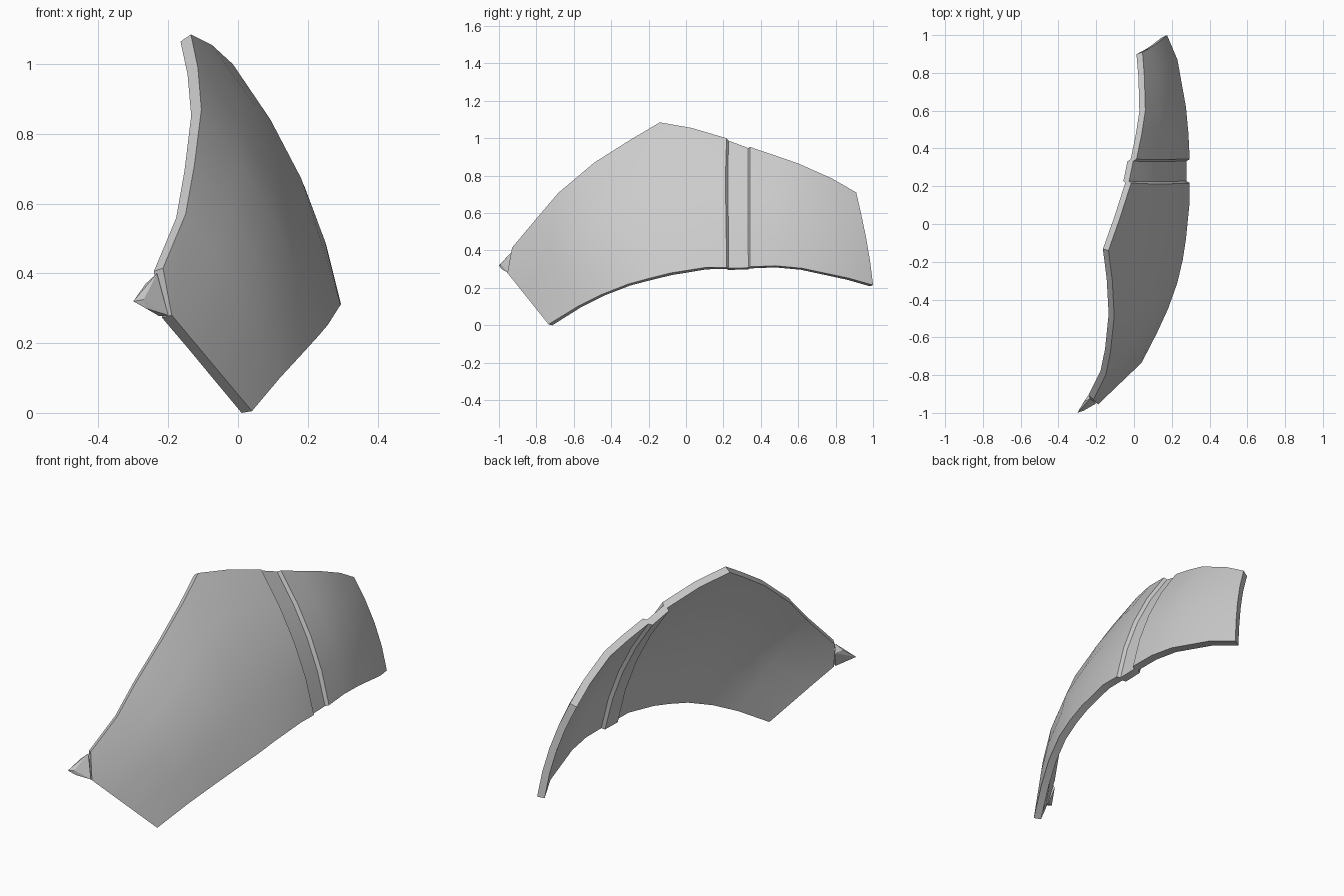
import bpy, bmesh
from mathutils import Vector as V

if "Cube" in bpy.data.objects:
    bpy.data.objects.remove(bpy.data.objects["Cube"])

THICK = 0.037
GROOVE = 0.017
TS = [0, 0.25, 0.5, 0.75, 1]

# Stations along the panel: lower edge point, upper edge point, bulge
STATIONS = [
    ((0.04, -0.735, 0.005), (-0.215, -0.93, 0.415), 0.0),
    ((0.12, -0.58, 0.10), (-0.15, -0.80, 0.57), 0.025),
    ((0.18, -0.45, 0.165), (-0.125, -0.68, 0.71), 0.035),
    ((0.23, -0.31, 0.22), (-0.105, -0.49, 0.87), 0.04),
    ((0.258, -0.19, 0.253), (-0.115, -0.30, 0.99), 0.043),
    ((0.275, -0.08, 0.28), (-0.135, -0.14, 1.085), 0.045),
    ((0.294, 0.11, 0.31), (-0.075, 0.03, 1.055), 0.045),
    ((0.295, 0.217, 0.309), (-0.015, 0.217, 1.0), 0.045),
    ((0.295, 0.227, 0.309), (-0.012, 0.227, 0.997), 0.045),
    ((0.295, 0.333, 0.312), (0.010, 0.333, 0.957), 0.04),
    ((0.295, 0.343, 0.313), (0.013, 0.343, 0.953), 0.04),
    ((0.288, 0.48, 0.318), (0.04, 0.47, 0.91), 0.035),
    ((0.275, 0.62, 0.305), (0.06, 0.60, 0.865), 0.03),
    ((0.23, 0.87, 0.252), (0.055, 0.78, 0.785), 0.025),
    ((0.175, 1.0, 0.215), (0.045, 0.91, 0.71), 0.022),
]
SUNK = (8, 9)                       # stations at the bottom of the groove
CORNER = V((-0.19, -0.955, 0.28))   # clipped front corner


def grid_normals(grid):
    n, m = len(grid), len(grid[0])
    out = []
    for i in range(n):
        row = []
        for j in range(m):
            # skip over the closely spaced groove walls for stable normals
            a, b = max(i - 1, 0), min(i + 1, n - 1)
            along = grid[b][j] - grid[a][j]
            up = grid[i][min(j + 1, m - 1)] - grid[i][max(j - 1, 0)]
            row.append(along.cross(up).normalized())
        out.append(row)
    return out


def finish(bm, name):
    bmesh.ops.recalc_face_normals(bm, faces=bm.faces)
    me = bpy.data.meshes.new(name)
    bm.to_mesh(me)
    bm.free()
    ob = bpy.data.objects.new(name, me)
    bpy.context.collection.objects.link(ob)
    return ob


# Curved surface, each station arched between its two edges
grid = [[V(lo).lerp(V(up), t) for t in TS] for lo, up, _ in STATIONS]
lo = V(STATIONS[0][0])
grid[0] = [lo.lerp(CORNER, t / 0.75) for t in TS[:4]] + [V(STATIONS[0][1])]
flat = grid_normals(grid)
for i, (_, _, bulge) in enumerate(STATIONS):
    for j, t in enumerate(TS):
        grid[i][j] = grid[i][j] + flat[i][j] * bulge * 4 * t * (1 - t)
normals = grid_normals(grid)

# Panel shell with a pressed groove
bm = bmesh.new()


def layer(depth):
    rows = []
    for i, row in enumerate(grid):
        d = depth + (GROOVE if i in SUNK else 0)
        verts = []
        for j, p in enumerate(row):
            q = p - normals[i][j] * d
            q.z = max(q.z, 0)
            verts.append(bm.verts.new(q))
        rows.append(verts)
    return rows


outer, inner = layer(0), layer(THICK)
n, m = len(outer), len(TS)
for i in range(n - 1):
    for j in range(m - 1):
        for s in (outer, inner):
            bm.faces.new((s[i][j], s[i + 1][j], s[i + 1][j + 1], s[i][j + 1]))
border = ([(i, 0) for i in range(n)] + [(n - 1, j) for j in range(1, m)]
          + [(i, m - 1) for i in range(n - 2, -1, -1)] + [(0, j) for j in range(m - 2, 0, -1)])
for (a, b), (c, d) in zip(border, border[1:] + border[:1]):
    bm.faces.new((outer[a][b], outer[c][d], inner[c][d], inner[a][b]))
panel = finish(bm, "curved_panel")
bpy.context.view_layer.objects.active = panel
panel.select_set(True)
bpy.ops.object.shade_smooth_by_angle(angle=0.5)

# Small pointed hook at the front corner
bm = bmesh.new()
for p in [(-0.232, -0.925, 0.40), (-0.20, -0.95, 0.28), (-0.225, -0.935, 0.277),
          (-0.30, -1.0, 0.32), (-0.27, -0.99, 0.325), (-0.265, -0.985, 0.30),
          (-0.265, -0.94, 0.37), (-0.24, -0.905, 0.36)]:
    bm.verts.new(p)
bmesh.ops.convex_hull(bm, input=bm.verts)
finish(bm, "corner_hook")
